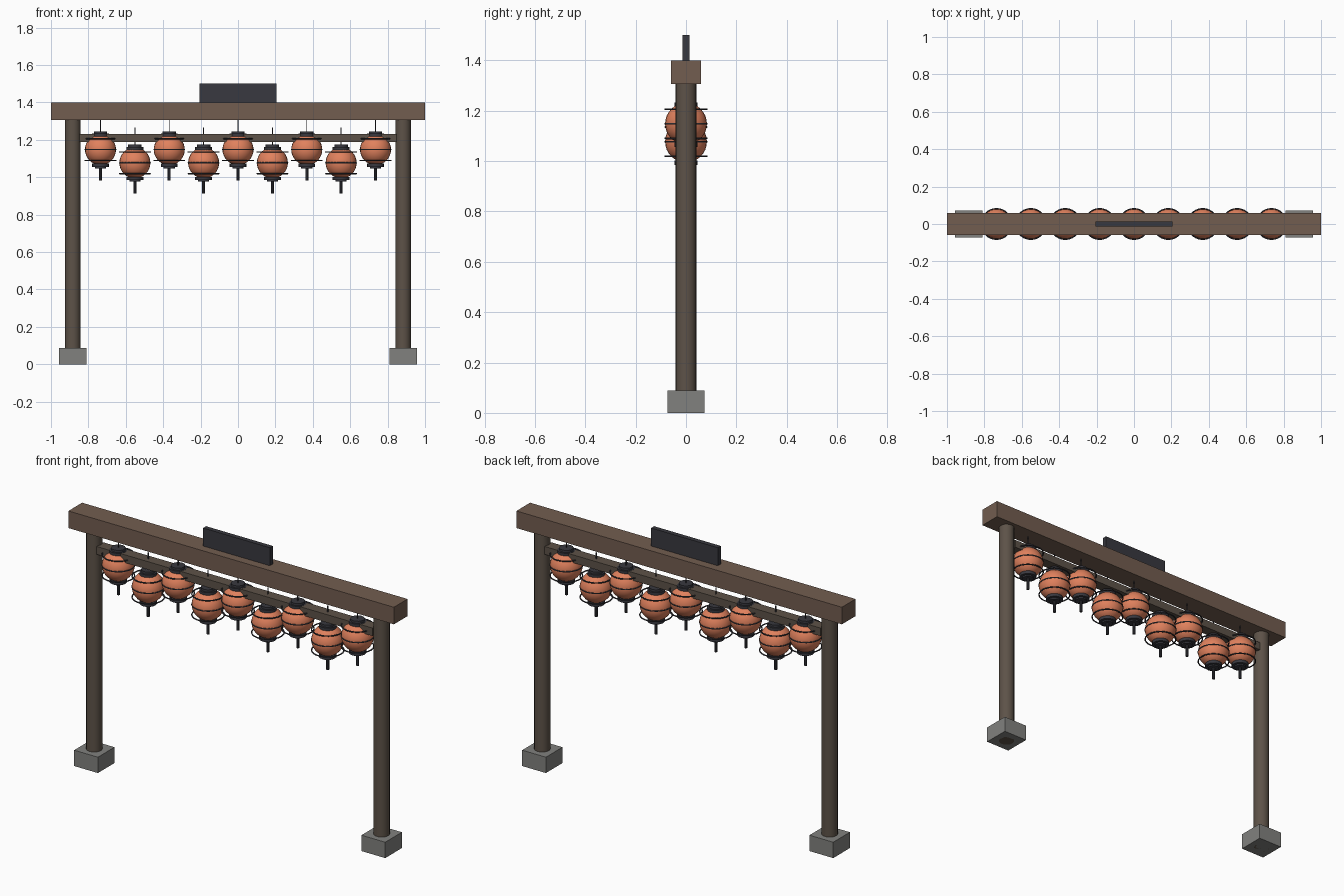
import bpy, math

if "Cube" in bpy.data.objects:
    bpy.data.objects.remove(bpy.data.objects["Cube"])


def material(name, rgb):
    m = bpy.data.materials.new(name)
    m.diffuse_color = (*rgb, 1)
    m.use_nodes = True
    m.node_tree.nodes["Principled BSDF"].inputs["Base Color"].default_value = m.diffuse_color
    return m


BEAM = material("beam_wood", (0.17, 0.11, 0.08))
POST = material("post_wood", (0.11, 0.085, 0.065))
PAPER = material("lantern_paper", (0.75, 0.22, 0.11))
DARK = material("dark_metal", (0.04, 0.04, 0.05))
STONE = material("stone", (0.22, 0.22, 0.21))


def finish(name, mat, smooth=False):
    o = bpy.context.object
    o.name = name
    o.data.materials.append(mat)
    if smooth:
        bpy.ops.object.shade_smooth_by_angle(angle=math.radians(40))
    return o


def box(name, x, y, z0, z1, mat, cx=0):
    bpy.ops.mesh.primitive_cube_add(size=1, location=(cx, 0, (z0 + z1) / 2))
    o = bpy.context.object
    o.scale = (2 * x, 2 * y, z1 - z0)
    bpy.ops.object.transform_apply(location=False, rotation=False)
    return finish(name, mat)


def rod(name, r, x, z0, z1, mat, sides=16):
    bpy.ops.mesh.primitive_cylinder_add(vertices=sides, radius=r, depth=z1 - z0,
                                        location=(x, 0, (z0 + z1) / 2))
    return finish(name, mat, True)


# Gate frame
box("top_beam", 1.0, 0.06, 1.305, 1.40, BEAM)
box("lower_rail", 0.848, 0.03, 1.188, 1.232, POST)
box("sign_board", 0.205, 0.013, 1.395, 1.50, DARK)
for side, x in (("left", -0.883), ("right", 0.883)):
    rod(side + "_post", 0.041, x, 0.0, 1.31, POST, 20)
    box(side + "_footing", 0.073, 0.073, 0.0, 0.088, STONE, x)


def lantern(i, x, z):
    n = f"lantern_{i}_"
    bpy.ops.mesh.primitive_uv_sphere_add(segments=24, ring_count=16, radius=0.083,
                                         location=(x, 0, z))
    finish(n + "globe", PAPER, True)
    # hoops of equal size around the globe
    for k in (-1, 0, 1):
        bpy.ops.mesh.primitive_torus_add(major_radius=0.082, minor_radius=0.0035,
                                         major_segments=28, minor_segments=8,
                                         location=(x, 0, z + 0.058 * k))
        finish(n + f"hoop_{k + 2}", DARK, True)
    # stepped caps, cord and tassel
    rod(n + "top_cap", 0.045, x, z + 0.068, z + 0.085, DARK)
    rod(n + "top_knob", 0.036, x, z + 0.085, z + 0.097, DARK)
    rod(n + "bottom_cap", 0.045, x, z - 0.092, z - 0.075, DARK)
    rod(n + "bottom_knob", 0.030, x, z - 0.1, z - 0.092, DARK)
    rod(n + "tassel", 0.008, x, z - 0.165, z - 0.095, DARK, 8)
    rod(n + "cord", 0.003, x, z + 0.09, z + 0.19, DARK, 6)


# Nine lanterns, alternately high and low
for i in range(9):
    lantern(i + 1, (i - 4) * 0.1838, 1.148 if i % 2 == 0 else 1.077)
